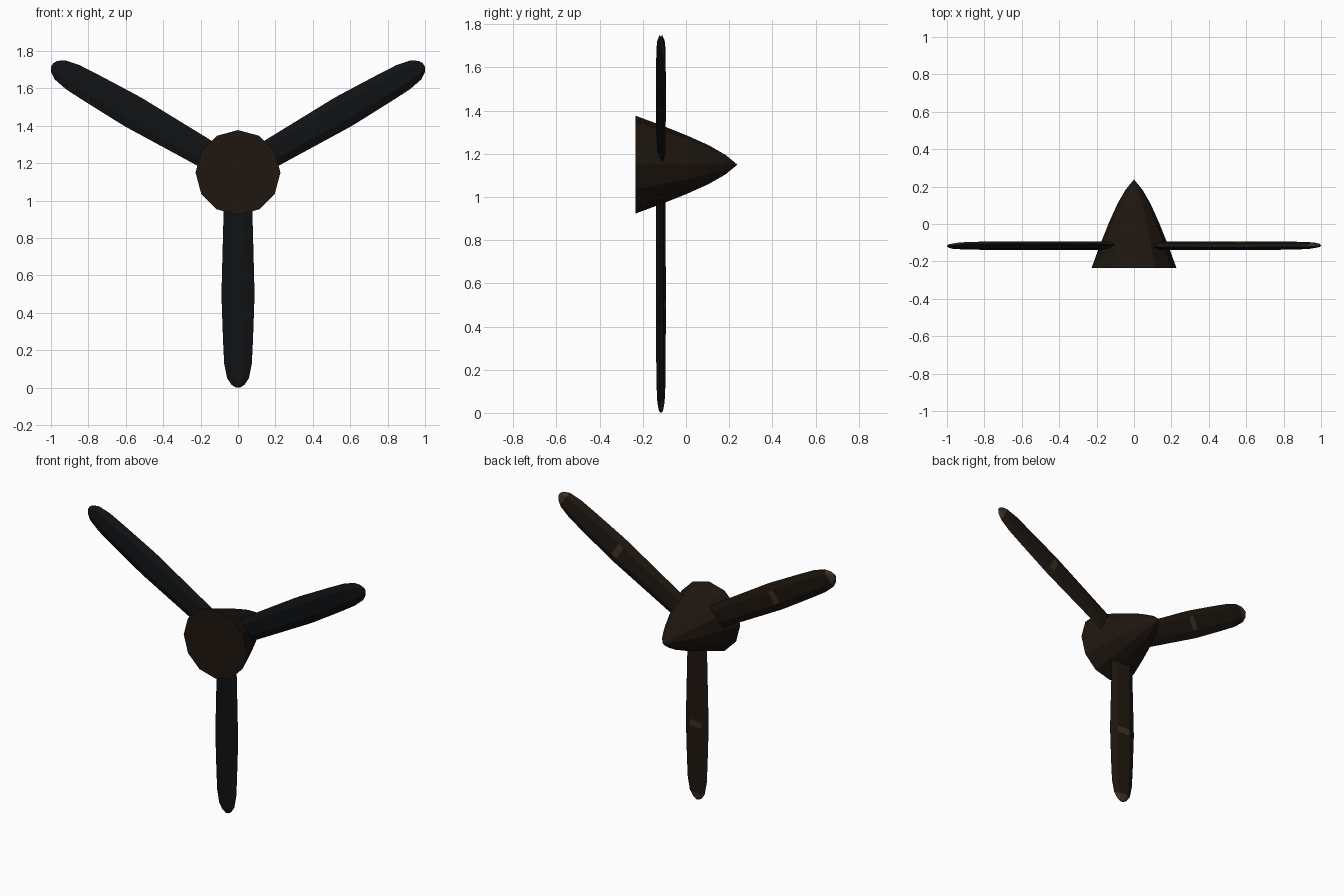
import bpy, bmesh, math
from mathutils import Matrix

if "Cube" in bpy.data.objects:
    bpy.data.objects.remove(bpy.data.objects["Cube"])

HUB_Z = 1.15


def material(name, rgb):
    m = bpy.data.materials.new(name)
    m.diffuse_color = (*rgb, 1)
    m.use_nodes = True
    m.node_tree.nodes["Principled BSDF"].inputs["Base Color"].default_value = m.diffuse_color
    return m


brown = material("dark_brown", (0.013, 0.008, 0.005))
black = material("blue_black", (0.005, 0.006, 0.007))
tan = material("faded_tan", (0.045, 0.03, 0.018))


def loft(name, rings, mats, close_ends=True):
    """Skin a list of equally sized vertex rings; returns mesh."""
    bm = bmesh.new()
    rows = [[bm.verts.new(p) for p in ring] for ring in rings]
    n = len(rows[0])
    for i in range(len(rows) - 1):
        for j in range(n):
            k = (j + 1) % n
            f = bm.faces.new((rows[i][j], rows[i][k], rows[i + 1][k], rows[i + 1][j]))
            f.material_index = mats(i, j)
    bm.faces.new(rows[0])
    bm.faces.new(rows[-1])
    bmesh.ops.remove_doubles(bm, verts=bm.verts, dist=0.0005)
    bmesh.ops.recalc_face_normals(bm, faces=bm.faces)
    me = bpy.data.meshes.new(name)
    bm.to_mesh(me)
    bm.free()
    return me


def add(name, mesh, matrix):
    ob = bpy.data.objects.new(name, mesh)
    bpy.context.collection.objects.link(ob)
    ob.matrix_world = matrix
    return ob


# Spinner: 12-sided pointed cone along y
profile = [(-0.235, 0.227), (-0.1, 0.177), (0, 0.137), (0.105, 0.09), (0.182, 0.046), (0.237, 0.001)]
rings = [[(r * math.sin(a * math.pi / 6), y, r * math.cos(a * math.pi / 6)) for a in range(12)]
         for y, r in profile]
spinner = loft("spinner", rings, lambda i, j: 0)
spinner.materials.append(brown)
add("spinner", spinner, Matrix.Translation((0, 0, HUB_Z)))

# Blade: six-sided sections (distance from hub, half width, half thickness), slightly pitched
sections = [(0.1, 0.074, 0.018), (0.4, 0.082, 0.018), (0.63, 0.088, 0.018), (0.67, 0.088, 0.018),
            (0.9, 0.08, 0.018), (1.02, 0.074, 0.017), (1.1, 0.058, 0.014),
            (1.135, 0.034, 0.009), (1.148, 0.013, 0.004)]
outline = [(-1, 0), (-0.5, 1), (0.5, 1), (1, 0), (0.5, -1), (-0.5, -1)]
rings = [[(u * w, -0.116 + v * t - 0.1 * u * w, -d) for u, v in outline] for d, w, t in sections]


def blade_colour(i, j):
    if j > 2:
        return 1                                   # front side
    return 2 if i >= 6 or (i == 2 and j == 1) else 0   # tip and small plate on the back


blade = loft("blade", rings, blade_colour)
for m in (brown, black, tan):
    blade.materials.append(m)
for i, side in enumerate(("lower", "left", "right")):
    add(side + "_blade", blade,
        Matrix.Translation((0, 0, HUB_Z)) @ Matrix.Rotation(i * math.tau / 3, 4, "Y"))
